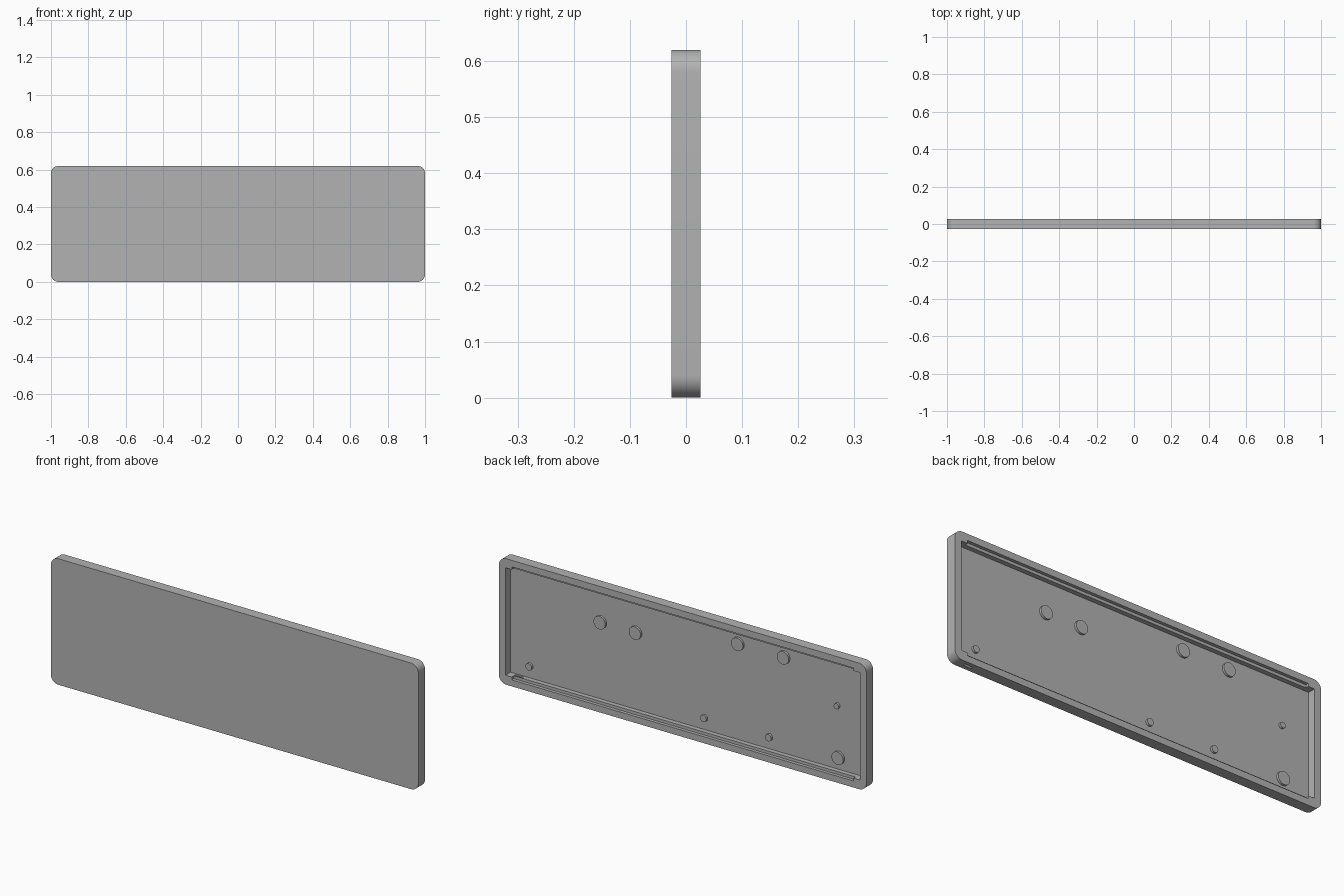
import bpy
import bmesh
from math import radians
from mathutils import Matrix, Vector

W, H, T = 2.0, 0.62, 0.052        # overall width, height, thickness
BACK = T / 2
FLOOR = -0.013                    # inner face of the panel
TOP_WALL, SIDE_WALL = 0.046, 0.036

cube = bpy.data.objects.get("Cube")
if cube:
    bpy.data.objects.remove(cube, do_unlink=True)

grey = bpy.data.materials.new("plain_grey")
grey.use_nodes = True
grey.diffuse_color = (0.45, 0.45, 0.45, 1)
grey.node_tree.nodes["Principled BSDF"].inputs["Base Color"].default_value = (0.45, 0.45, 0.45, 1)


def finish(name, bm):
    """Turn a bmesh into a grey object."""
    mesh = bpy.data.meshes.new(name)
    bm.to_mesh(mesh)
    bm.free()
    mesh.materials.append(grey)
    obj = bpy.data.objects.new(name, mesh)
    bpy.context.collection.objects.link(obj)
    return obj


def box(name, x, y, z, radius=0):
    """Box between (low, high) pairs, with optional rounded edges along y."""
    low, high = Vector((x[0], y[0], z[0])), Vector((x[1], y[1], z[1]))
    bm = bmesh.new()
    bmesh.ops.create_cube(bm, size=1)
    bmesh.ops.scale(bm, vec=high - low, verts=bm.verts)
    bmesh.ops.translate(bm, vec=(low + high) / 2, verts=bm.verts)
    if radius:
        edges = [e for e in bm.edges
                 if abs(e.verts[0].co.y - e.verts[1].co.y) > 0.01]
        bmesh.ops.bevel(bm, geom=edges, offset=radius, segments=10,
                        profile=0.5, affect='EDGES')
    return finish(name, bm)


def smooth(obj):
    bpy.ops.object.select_all(action='DESELECT')
    obj.select_set(True)
    bpy.context.view_layer.objects.active = obj
    bpy.ops.object.shade_smooth_by_angle(angle=radians(30))


# Rounded panel
tray = box("tray", (-W / 2, W / 2), (-BACK, BACK), (0, H), radius=0.04)

# Cavity, long ledges in the top and bottom rims, small slot through the bottom
inner_x = W / 2 - SIDE_WALL
cutters = [
    box("cavity_cutter", (-inner_x, inner_x), (FLOOR, 0.1), (TOP_WALL, H - TOP_WALL)),
    box("ledge_cutter", (-0.93, 0.93), (0.01, 0.12), (0.032, H - 0.032)),
    box("slot_cutter", (0.885, 0.93), (-0.004, 0.007), (-0.05, 0.1)),
]
for cutter in cutters:
    cutter.hide_render = True
    mod = tray.modifiers.new(cutter.name, 'BOOLEAN')
    mod.operation = 'DIFFERENCE'
    mod.solver = 'EXACT'
    mod.object = cutter

# Bake the cuts and drop the cutters
bpy.context.view_layer.update()
graph = bpy.context.evaluated_depsgraph_get()
cut_mesh = bpy.data.meshes.new_from_object(tray.evaluated_get(graph))
tray.modifiers.clear()
tray.data = cut_mesh
for cutter in cutters:
    bpy.data.objects.remove(cutter, do_unlink=True)
smooth(tray)

# Round bosses on the inner face: x, z, radius
BIG, SMALL = 0.032, 0.017
bosses = [
    (0.473, 0.424, BIG), (0.281, 0.424, BIG),
    (-0.276, 0.518, BIG), (-0.525, 0.518, BIG), (-0.822, 0.104, BIG),
    (0.858, 0.104, SMALL), (-0.092, 0.104, SMALL), (-0.445, 0.104, SMALL),
    (-0.816, 0.358, 0.014),
]
BOSS_HEIGHT = 0.011
for i, (x, z, r) in enumerate(bosses, 1):
    bm = bmesh.new()
    place = (Matrix.Translation((x, FLOOR + BOSS_HEIGHT / 2 - 0.001, z))
             @ Matrix.Rotation(radians(90), 4, 'X'))
    bmesh.ops.create_cone(bm, cap_ends=True, segments=32, radius1=r, radius2=r,
                          depth=BOSS_HEIGHT + 0.002, matrix=place)
    smooth(finish(f"boss_{i}", bm))
